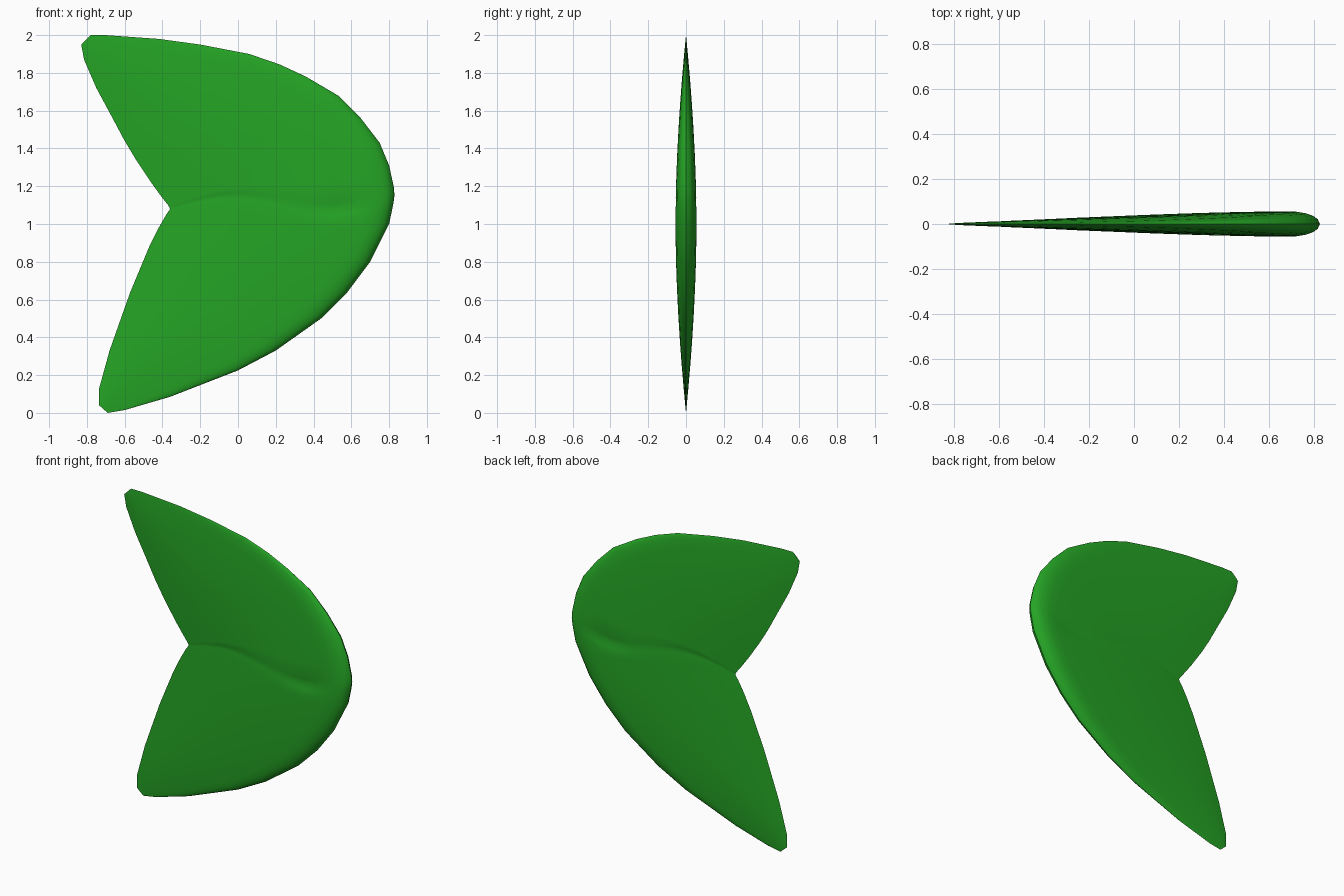
import bpy, bmesh, math

if "Cube" in bpy.data.objects:
    bpy.data.objects.remove(bpy.data.objects["Cube"])

# chords from leading edge to trailing edge: (lead x, lead z, trail x, trail z)
CHORDS = [
    (-.78, 2.0, -.83, 1.95), (-.70, 2.0, -.815, 1.87), (-.42, 1.98, -.75, 1.72),
    (-.20, 1.95, -.68, 1.59), (.06, 1.90, -.60, 1.44), (.22, 1.845, -.54, 1.34),
    (.36, 1.78, -.50, 1.28), (.53, 1.68, -.46, 1.22), (.65, 1.56, -.42, 1.165),
    (.75, 1.43, -.39, 1.125), (.80, 1.31, -.37, 1.10), (.826, 1.19, -.362, 1.085),
    (.828, 1.15, -.36, 1.08), (.823, 1.11, -.362, 1.075), (.80, 1.0, -.38, 1.05),
    (.70, .80, -.42, .98), (.58, .64, -.47, .88), (.44, .50, -.52, .76),
    (.20, .33, -.57, .64), (0, .225, -.62, .50), (-.36, .085, -.68, .33),
    (-.60, .015, -.735, .13), (-.69, 0, -.735, .04)]
MID = 12
STEPS = [0, .008, .025, .05, .085, .13, .19, .25, .32, .4, .5, .6, .7, .8, .9, 1]


def thickness(s, z):
    """Rounded leading edge, long taper to a sharp trailing edge."""
    if s < .1:
        p = math.sqrt(max(0, 1 - (1 - s / .1) ** 2))
    else:
        p = 1 - ((s - .1) / .9) ** 1.9
    return .056 * p * max(0, 1 - abs(z - 1) ** 1.8)


bm = bmesh.new()
front, back = [], []
for i, (lx, lz, tx, tz) in enumerate(CHORDS):
    frow, brow = [], []
    bend = math.exp(-((i - MID) / 2.5) ** 2)
    for s in STEPS:
        x = lx + (tx - lx) * s
        z = lz + (tz - lz) * s - .06 * bend * math.sin(2 * math.pi * s)
        y = thickness(s, z)
        if i == MID:  # crease between the two lobes
            y -= .010 * math.exp(-((s - .25) / .09) ** 2) + .003 * math.sin(math.pi * s)
        y = max(y, 0)
        if s in (0, 1):
            v = bm.verts.new((x, 0, z))
            frow.append(v)
            brow.append(v)
        else:
            frow.append(bm.verts.new((x, -y, z)))
            brow.append(bm.verts.new((x, y, z)))
    front.append(frow)
    back.append(brow)

# skin both sides
for rows in (front, back):
    for a, b in zip(rows, rows[1:]):
        for j in range(len(STEPS) - 1):
            bm.faces.new((a[j], a[j + 1], b[j + 1], b[j]))
# close the two lobe tips
for e in (0, -1):
    bm.faces.new(front[e] + back[e][-2:0:-1])
bmesh.ops.recalc_face_normals(bm, faces=bm.faces)

mesh = bpy.data.meshes.new("tail_fin")
bm.to_mesh(mesh)
bm.free()
fin = bpy.data.objects.new("tail_fin", mesh)
bpy.context.collection.objects.link(fin)

green = bpy.data.materials.new("leaf green")
green.diffuse_color = (.018, .37, .018, 1)
green.use_nodes = True
green.node_tree.nodes["Principled BSDF"].inputs["Base Color"].default_value = green.diffuse_color
mesh.materials.append(green)

bpy.context.view_layer.objects.active = fin
fin.select_set(True)
bpy.ops.object.shade_smooth_by_angle(angle=math.radians(40))
